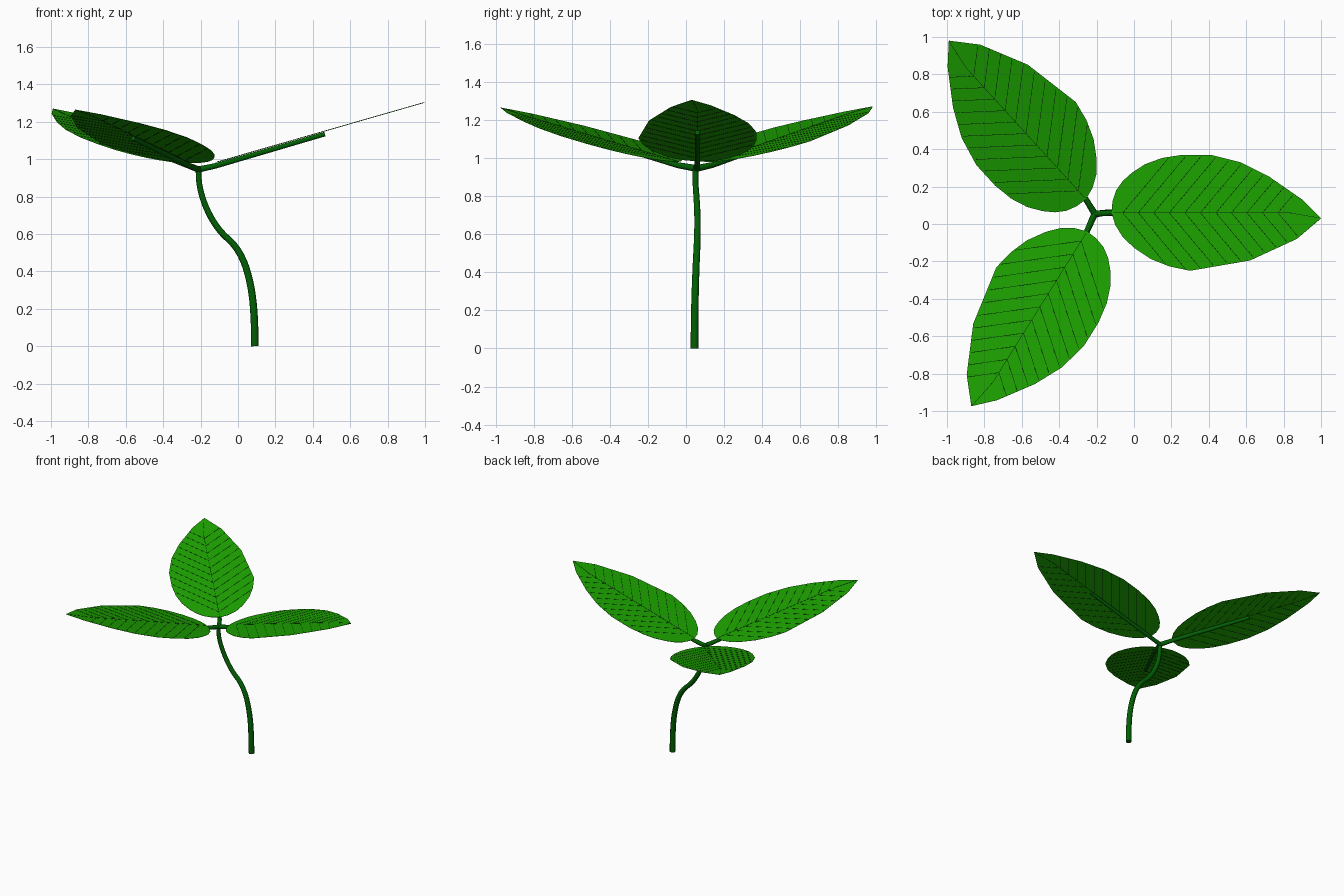
import bpy
import bmesh
import math
from mathutils import Vector, Matrix
from mathutils.geometry import intersect_line_line_2d

cube = bpy.data.objects.get("Cube")
if cube:
    bpy.data.objects.remove(cube, do_unlink=True)


def material(name, rgb):
    mat = bpy.data.materials.new(name)
    mat.use_nodes = True
    mat.diffuse_color = (*rgb, 1)
    bsdf = mat.node_tree.nodes["Principled BSDF"]
    bsdf.inputs["Base Color"].default_value = (*rgb, 1)
    bsdf.inputs["Roughness"].default_value = 0.8
    return mat


LEAF = material("leaf green", (0.011, 0.36, 0.0))
STEM = material("stem green", (0.0005, 0.115, 0.001))
VEIN = material("vein dark green", (0.001, 0.02, 0.001))


def finish(bm, name, mat, matrix=None):
    bmesh.ops.recalc_face_normals(bm, faces=bm.faces)
    if matrix:
        bm.transform(matrix)
    mesh = bpy.data.meshes.new(name)
    bm.to_mesh(mesh)
    bm.free()
    mesh.materials.append(mat)
    obj = bpy.data.objects.new(name, mesh)
    bpy.context.collection.objects.link(obj)
    return obj


def add_slab(bm, points, thickness):
    """Flat polygon centred on the local z = 0 plane."""
    base = bm.faces.new([bm.verts.new((x, y, -thickness / 2)) for x, y in points])
    top = bmesh.ops.extrude_face_region(bm, geom=[base])["geom"]
    verts = [v for v in top if isinstance(v, bmesh.types.BMVert)]
    bmesh.ops.translate(bm, vec=(0, 0, thickness), verts=verts)


def smooth_path(points, steps=3):
    """Catmull-Rom curve through the points."""
    pts = [Vector(p) for p in points]
    pts = [2 * pts[0] - pts[1]] + pts + [2 * pts[-1] - pts[-2]]
    path = []
    for a, b, c, d in zip(pts, pts[1:], pts[2:], pts[3:]):
        for i in range(steps):
            t = i / steps
            path.append(b + (c - a) * t / 2 + (a - 2.5 * b + 2 * c - d / 2) * t ** 2
                        + (1.5 * (b - c) + (d - a) / 2) * t ** 3)
    return path + [pts[-2]]


def tube(name, path, radii, sides=8):
    """Tapered round tube swept along a path."""
    bm = bmesh.new()
    rings = []
    for i, p in enumerate(path):
        tangent = path[min(i + 1, len(path) - 1)] - path[max(i - 1, 0)]
        side = tangent.cross(Vector((0, 1, 0))).normalized()
        up = side.cross(tangent).normalized()
        t = i / (len(path) - 1)
        r = radii[0] + (radii[1] - radii[0]) * t
        angles = [2 * math.pi * (k + 0.5) / sides for k in range(sides)]
        rings.append([bm.verts.new(p + r * (math.cos(a) * side + math.sin(a) * up))
                      for a in angles])
    for a, b in zip(rings, rings[1:]):
        for k in range(sides):
            n = (k + 1) % sides
            bm.faces.new((a[k], a[n], b[n], b[k]))
    bm.faces.new(rings[0])
    bm.faces.new(rings[-1])
    obj = finish(bm, name, STEM)
    bpy.ops.object.select_all(action="DESELECT")
    obj.select_set(True)
    bpy.context.view_layer.objects.active = obj
    bpy.ops.object.shade_smooth_by_angle(angle=math.radians(50))


# Leaf outline: distance from the leaf base, then offset to the leaf's left
OUTLINE = [(0, 0), (.005, .06), (.025, .12), (.06, .17), (.11, .215), (.18, .26),
           (.27, .293), (.38, .31), (.53, .31), (.69, .27), (.84, .195),
           (1.02, .07), (1.12, -.03), (.99, -.14), (.74, -.255), (.42, -.31),
           (.31, -.287), (.21, -.247), (.12, -.187), (.06, -.13), (.02, -.065)]


def reach(start, direction):
    """Point where a vein meets the leaf edge."""
    far = start + direction * 2
    hits = []
    for a, b in zip(OUTLINE, OUTLINE[1:] + OUTLINE[:1]):
        hit = intersect_line_line_2d(start, far, Vector(a), Vector(b))
        if hit and (hit - start).length > 0.01:
            hits.append(hit)
    return min(hits, key=lambda h: (h - start).length) if hits else start


def add_strip(bm, a, b, width=0.0022):
    d = (b - a).normalized() * width / 2
    n = Vector((-d.y, d.x))
    add_slab(bm, [a + n, a - n, b - n, b + n], 0.004)


JUNCTION = Vector((-0.21, 0.055, 0.945))


def leaf(label, base, angle, slope):
    a = math.radians(angle)
    along = Vector((math.cos(a), math.sin(a), slope))
    left = Vector((-math.sin(a), math.cos(a), 0))
    frame = Matrix((along, left, along.cross(left).normalized())).transposed().to_4x4()
    frame.translation = base

    # Blade
    bm = bmesh.new()
    add_slab(bm, OUTLINE, 0.002)
    finish(bm, label + "_leaf_blade", LEAF, frame)

    # Fine midrib line and paired side veins sweeping toward the tip
    bm = bmesh.new()
    add_strip(bm, Vector((0.01, 0)), Vector((0.95, 0)))
    add_strip(bm, Vector((0.95, 0)), Vector((1.11, -0.027)))
    sweep = math.radians(50)
    for i in range(11):
        start = Vector((0.06 + 0.083 * i, 0))
        for side in (1, -1):
            end = reach(start, Vector((math.cos(sweep), side * math.sin(sweep))))
            if (end - start).length > 0.03:
                add_strip(bm, start, start.lerp(end, 0.97))
    finish(bm, label + "_leaf_veins", VEIN, frame)

    # Leaf stalk running under the blade
    tube(label + "_leaf_stalk",
         [JUNCTION, frame @ Vector((0, 0, -0.018)), frame @ Vector((0.58, 0, -0.016))],
         (0.018, 0.013))


leaf("left", (-0.12, 0.06, 0.983), 0, 0.287)
leaf("back_right", (-0.257, 0.133, 0.98), 132.4, 0.259)
leaf("front_right", (-0.251, -0.04, 0.98), 238, 0.254)

# Curved main stem
tube("main_stem", smooth_path(
     [(.09, .045, 0), (.088, .045, .12), (.08, .047, .24), (.062, .05, .35),
      (.03, .054, .455), (-.02, .058, .54), (-.09, .06, .61), (-.145, .06, .69),
      (-.185, .056, .78), (-.207, .05, .87), (-.212, .05, .955)]),
     (0.022, 0.016))
